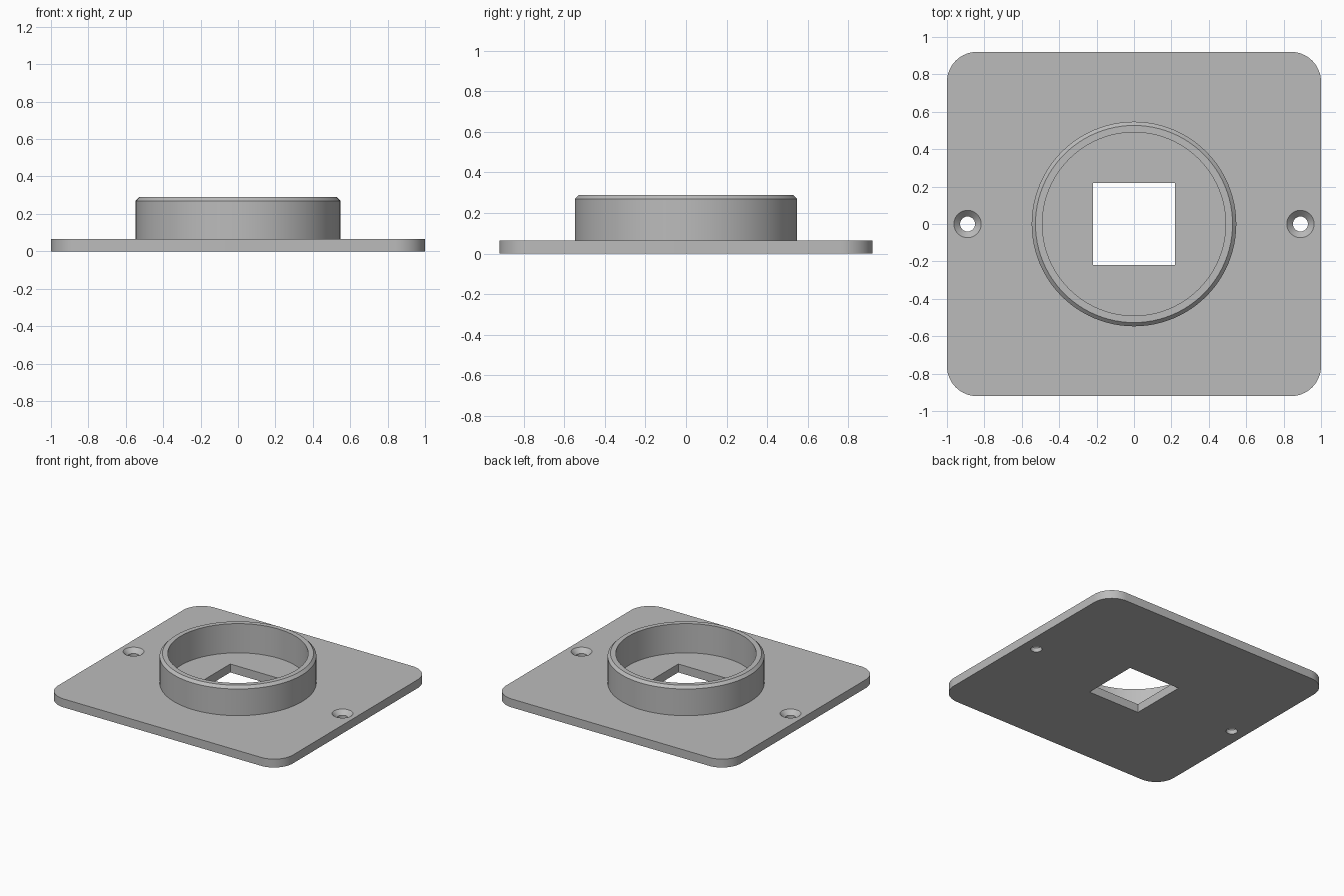
import bpy, bmesh, math

cube = bpy.data.objects.get("Cube")
if cube:
    bpy.data.objects.remove(cube)

grey = bpy.data.materials.new("plain grey")
grey.use_nodes = True
grey.diffuse_color = (0.5, 0.5, 0.5, 1)
grey.node_tree.nodes["Principled BSDF"].inputs["Base Color"].default_value = (0.5, 0.5, 0.5, 1)

W, D, T, CORNER = 1.0, 0.92, 0.065, 0.16
HOLE_X, HOLE_R, SINK_R, SINK_DEPTH = 0.89, 0.04, 0.073, 0.033


def finish(name, bm):
    mesh = bpy.data.meshes.new(name)
    bmesh.ops.recalc_face_normals(bm, faces=bm.faces)
    bm.to_mesh(mesh)
    bm.free()
    mesh.materials.append(grey)
    obj = bpy.data.objects.new(name, mesh)
    bpy.context.collection.objects.link(obj)
    return obj


def lathe(name, profile, x=0, closed=False, steps=96):
    bm = bmesh.new()
    verts = [bm.verts.new((r + 0, 0, z)) for r, z in profile]
    pairs = list(zip(verts, verts[1:])) + ([(verts[-1], verts[0])] if closed else [])
    edges = [bm.edges.new(p) for p in pairs]
    bmesh.ops.spin(bm, geom=verts + edges, cent=(0, 0, 0), axis=(0, 0, 1),
                   angle=math.tau, steps=steps)
    bmesh.ops.remove_doubles(bm, verts=bm.verts, dist=1e-5)
    bmesh.ops.translate(bm, verts=bm.verts, vec=(x, 0, 0))
    return finish(name, bm)


def box(name, w, d, z0, z1, corner=0):
    bm = bmesh.new()
    bmesh.ops.create_cube(bm, size=1)
    for v in bm.verts:
        v.co = (v.co.x * 2 * w, v.co.y * 2 * d, z1 if v.co.z > 0 else z0)
    if corner:
        upright = [e for e in bm.edges if abs(e.verts[0].co.z - e.verts[1].co.z) > 0.01]
        bmesh.ops.bevel(bm, geom=upright, offset=corner, segments=16,
                        profile=0.5, affect='EDGES')
    return finish(name, bm)


def smooth(obj):
    bpy.ops.object.select_all(action='DESELECT')
    obj.select_set(True)
    bpy.context.view_layer.objects.active = obj
    bpy.ops.object.shade_smooth_by_angle(angle=math.radians(30))


# base plate with rounded corners
plate = box("base_plate", W, D, 0, T, CORNER)

# square window and countersunk screw holes
cutters = [box("window_cutter", 0.22, 0.22, -0.1, 0.2)]
extra = 0.02
sink = [(0, -0.1), (HOLE_R, -0.1), (HOLE_R, T - SINK_DEPTH), (SINK_R, T),
        (SINK_R + extra, T + extra), (0, T + extra)]
for side, x in (("left", HOLE_X), ("right", -HOLE_X)):
    cutters.append(lathe(side + "_screw_cutter", sink, x, steps=48))

for cutter in cutters:
    mod = plate.modifiers.new("cut", 'BOOLEAN')
    mod.operation = 'DIFFERENCE'
    mod.solver = 'EXACT'
    mod.object = cutter
    bpy.context.view_layer.objects.active = plate
    bpy.ops.object.modifier_apply(modifier=mod.name)
for cutter in cutters:
    bpy.data.objects.remove(cutter)
smooth(plate)

# raised collar with chamfered outer rim
collar = lathe("round_collar", [(0.49, T), (0.49, 0.29), (0.527, 0.29),
                                (0.547, 0.27), (0.547, T)])
smooth(collar)
